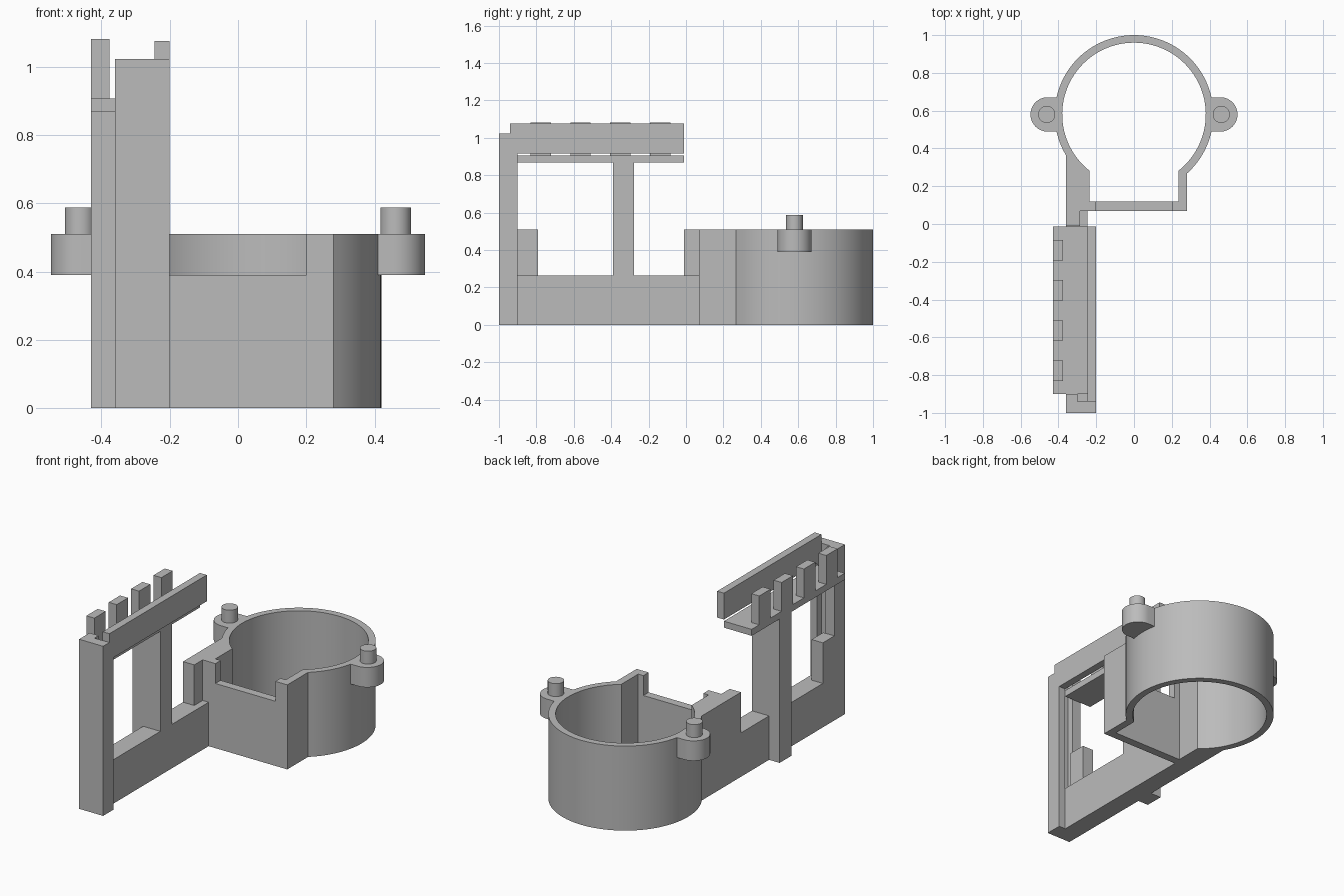
import bpy, bmesh, math

cube = bpy.data.objects.get("Cube")
if cube:
    bpy.data.objects.remove(cube, do_unlink=True)

# One grey plastic for the whole bracket
GREY = (0.5, 0.5, 0.5, 1)
plastic = bpy.data.materials.new("grey_plastic")
plastic.use_nodes = True
plastic.diffuse_color = GREY
plastic.node_tree.nodes["Principled BSDF"].inputs["Base Color"].default_value = GREY


def extrude_faces(name, polygons, z0, z1, smooth=False):
    """Extrude flat polygons (lists of x, y points) from z0 up to z1."""
    bm = bmesh.new()
    faces = [bm.faces.new([bm.verts.new((x, y, z0)) for x, y in p]) for p in polygons]
    bmesh.ops.remove_doubles(bm, verts=bm.verts, dist=0.0001)
    grown = bmesh.ops.extrude_face_region(bm, geom=bm.faces[:], use_keep_orig=True)
    top = [v for v in grown["geom"] if isinstance(v, bmesh.types.BMVert)]
    bmesh.ops.translate(bm, verts=top, vec=(0, 0, z1 - z0))
    bmesh.ops.recalc_face_normals(bm, faces=bm.faces)
    mesh = bpy.data.meshes.new(name)
    bm.to_mesh(mesh)
    bm.free()
    mesh.materials.append(plastic)
    obj = bpy.data.objects.new(name, mesh)
    bpy.context.collection.objects.link(obj)
    if smooth:
        bpy.ops.object.select_all(action='DESELECT')
        obj.select_set(True)
        bpy.context.view_layer.objects.active = obj
        bpy.ops.object.shade_smooth_by_angle(angle=math.radians(30))
    return obj


def box(name, x0, x1, y0, y1, z0, z1):
    return extrude_faces(name, [[(x0, y0), (x1, y0), (x1, y1), (x0, y1)]], z0, z1)


def arc(cx, cy, r, start, end, n):
    return [(cx + r * math.cos(start + (end - start) * i / n),
             cy + r * math.sin(start + (end - start) * i / n)) for i in range(n + 1)]


CY = 0.58      # ring centre
TOP = 0.51     # ring height
RAIL = 0.265   # rail height


# Keyhole-shaped ring wall: arc, straight neck and front corners
def keyhole(radius, half_neck, front):
    a = -math.acos(half_neck / radius)
    return ([(0.2, front), (half_neck, front)]
            + arc(0, CY, radius, a, math.pi - a, 80)
            + [(-half_neck, front), (-0.2, front)])


outer = keyhole(0.42, 0.28, 0.07)
inner = keyhole(0.38, 0.235, 0.12)
strip = [[outer[i], outer[i + 1], inner[i + 1], inner[i]] for i in range(len(outer) - 1)]
extrude_faces("ring_wall", strip, 0, TOP, smooth=True)
box("low_front_wall", -0.2, 0.2, 0.07, 0.12, 0, 0.39)

# Side lugs with pins
for side, s in (("left", 1), ("right", -1)):
    end = [(s * x, y) for x, y in arc(0.457, CY, 0.091, -math.pi / 2, math.pi / 2, 24)]
    root = [(s * 0.395, CY + 0.091), (s * 0.395, CY - 0.091)]
    extrude_faces(side + "_lug", [end + root], 0.39, TOP, smooth=True)
    pin = arc(s * 0.462, CY, 0.045, 0, 2 * math.pi, 32)[:-1]
    extrude_faces(side + "_pin", [pin], TOP - 0.01, 0.588, smooth=True)

# Block joining the ring to the rail, stepped to hold a plate
extrude_faces("joining_block", [[(-0.36, -0.01), (-0.285, -0.01), (-0.285, 0.07),
                                 (-0.26, 0.07), (-0.26, 0.28), (-0.36, 0.375)]], 0, TOP)

# Upright frame: rail, slotted post, stop block and middle post
box("bottom_rail", -0.36, -0.245, -0.94, 0.07, 0, RAIL)
extrude_faces("slotted_front_post", [[(-0.36, -1), (-0.2, -1), (-0.2, -0.9), (-0.245, -0.9),
                                      (-0.245, -0.94), (-0.3, -0.94), (-0.3, -0.9),
                                      (-0.36, -0.9)]], 0, 1.023)
box("stop_block", -0.36, -0.285, -0.9, -0.79, RAIL, TOP)
box("middle_post", -0.43, -0.245, -0.39, -0.278, 0, 0.87)

# Top shelf, its retaining bar and the row of teeth
box("top_shelf", -0.43, -0.245, -0.9, -0.012, 0.868, 0.907)
box("top_bar", -0.245, -0.2, -0.94, -0.012, 0.917, 1.076)
for i in range(4):
    y = -0.138 - i * 0.213
    box("tooth", -0.43, -0.377, y - 0.054, y + 0.054, 0.9, 1.081)
